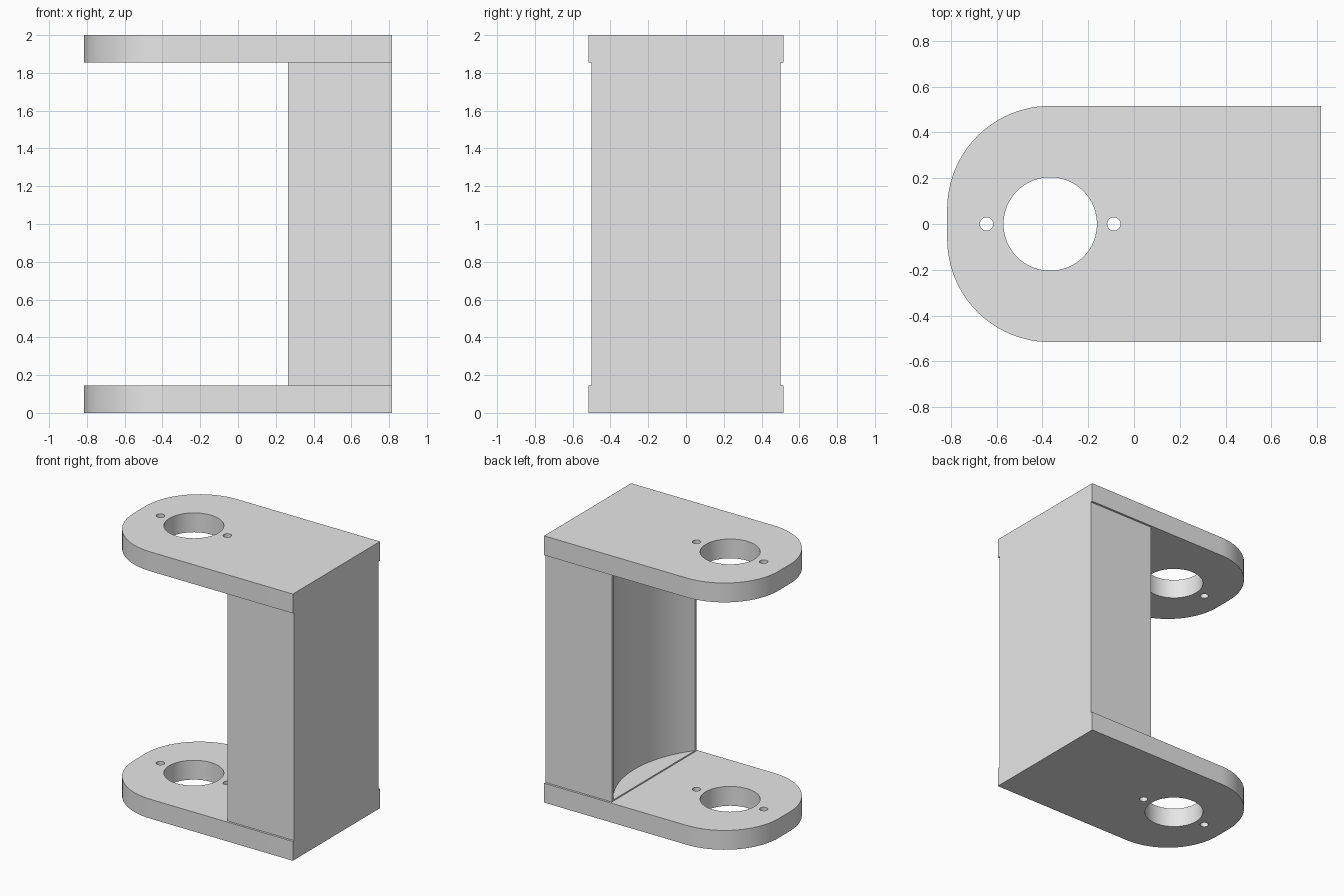
import bpy, bmesh, math
from mathutils import Matrix, Vector

if "Cube" in bpy.data.objects:
    bpy.data.objects.remove(bpy.data.objects["Cube"], do_unlink=True)

LEFT, RIGHT = -0.816, 0.816      # overall length along x
HOLE_X = -0.366                  # axis of the bore
PLATE = 0.145                    # plate thickness
LIP = 0.01                       # thin lip left above and below the hollow
HEIGHT = 2.0

grey = bpy.data.materials.new("light grey")
grey.use_nodes = True
grey.diffuse_color = (0.8, 0.8, 0.8, 1)
grey.node_tree.nodes["Principled BSDF"].inputs["Base Color"].default_value = (0.8, 0.8, 0.8, 1)


def add_object(name, bm):
    mesh = bpy.data.meshes.new(name)
    bm.to_mesh(mesh)
    bm.free()
    mesh.materials.append(grey)
    obj = bpy.data.objects.new(name, mesh)
    bpy.context.collection.objects.link(obj)
    return obj


def box(name, low, high, corner=0):
    """Box between two corners, optionally rounding its upright edges on -x."""
    low, high = Vector(low), Vector(high)
    bm = bmesh.new()
    bmesh.ops.create_cube(bm, size=1, matrix=Matrix.Translation((low + high) / 2)
                          @ Matrix.Diagonal((*(high - low), 1)))
    if corner:
        edges = [e for e in bm.edges if all(v.co.x < 0 for v in e.verts)
                 and abs(e.verts[0].co.z - e.verts[1].co.z) > 0.01]
        bmesh.ops.bevel(bm, geom=edges, offset=corner, segments=24,
                        profile=0.5, affect='EDGES')
    return add_object(name, bm)


def cut_cylinder(obj, x, radius, bottom, top, sides):
    """Remove an upright cylinder from the object."""
    bm = bmesh.new()
    bmesh.ops.create_cone(bm, cap_ends=True, segments=sides, radius1=radius, radius2=radius,
                          depth=top - bottom,
                          matrix=Matrix.Translation((x, 0, (bottom + top) / 2)))
    cutter = add_object("cutter", bm)
    cutter.hide_render = True
    mod = obj.modifiers.new("cut", 'BOOLEAN')
    mod.operation, mod.solver, mod.object = 'DIFFERENCE', 'EXACT', cutter
    bpy.context.view_layer.objects.active = obj
    bpy.ops.object.modifier_apply(modifier=mod.name)
    bpy.data.objects.remove(cutter, do_unlink=True)


def finish(obj):
    bpy.ops.object.select_all(action='DESELECT')
    obj.select_set(True)
    bpy.context.view_layer.objects.active = obj
    bpy.ops.object.shade_smooth_by_angle(angle=math.radians(30))


# Two rounded plates, each with a bore and a pair of screw holes
for name, z in (("bottom_plate", 0), ("top_plate", HEIGHT - PLATE)):
    plate = box(name, (LEFT, -0.516, z), (RIGHT, 0.516, z + PLATE), corner=0.45)
    for x, radius, sides in ((HOLE_X, 0.204, 64),
                             (HOLE_X - 0.278, 0.029, 24),
                             (HOLE_X + 0.278, 0.029, 24)):
        cut_cylinder(plate, x, radius, z - 0.1, z + PLATE + 0.1, sides)
    finish(plate)

# Upright column, hollowed by a cylinder on the axis of the bore
column = box("column", (0.265, -0.5, PLATE), (RIGHT, 0.5, HEIGHT - PLATE))
cut_cylinder(column, HOLE_X, 0.795, PLATE + LIP, HEIGHT - PLATE - LIP, 128)
finish(column)
